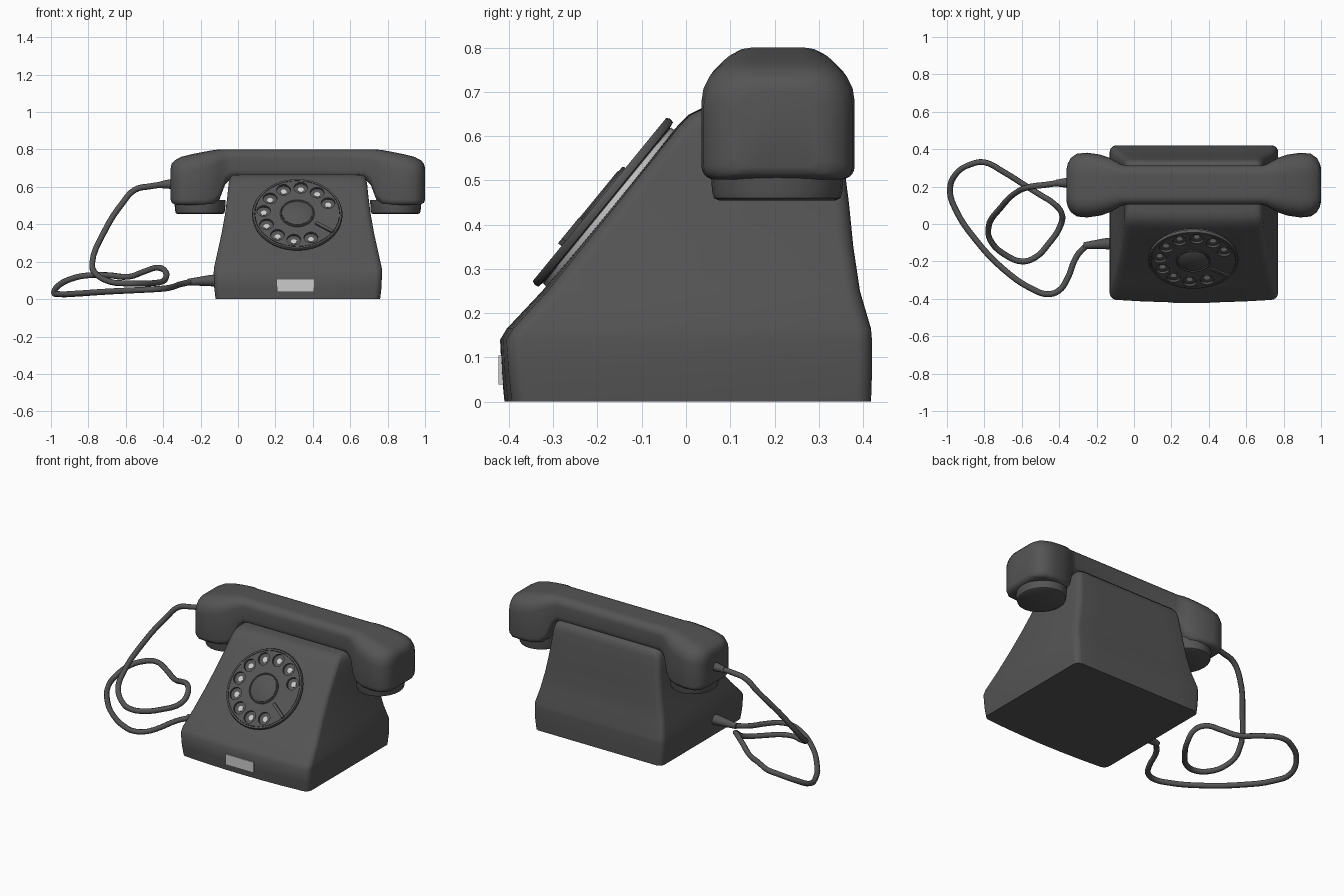
import bpy, bmesh, math
from mathutils import Matrix, Vector

if "Cube" in bpy.data.objects:
    bpy.data.objects.remove(bpy.data.objects["Cube"])


def material(name, v):
    m = bpy.data.materials.new(name)
    m.diffuse_color = (v, v, v, 1)
    m.use_nodes = True
    m.node_tree.nodes["Principled BSDF"].inputs["Base Color"].default_value = m.diffuse_color
    return m


DARK = material("dark_grey_plastic", 0.09)
LIGHT = material("light_grey_metal", 0.6)
CX = 0.32  # centre line of the telephone body and handset


def finish(bm, name, mat, matrix=None, angle=40):
    bmesh.ops.recalc_face_normals(bm, faces=bm.faces)
    me = bpy.data.meshes.new(name)
    bm.to_mesh(me)
    bm.free()
    me.materials.append(mat)
    ob = bpy.data.objects.new(name, me)
    bpy.context.collection.objects.link(ob)
    if matrix:
        ob.matrix_world = matrix
    bpy.ops.object.select_all(action='DESELECT')
    ob.select_set(True)
    bpy.context.view_layer.objects.active = ob
    bpy.ops.object.shade_smooth_by_angle(angle=math.radians(angle))
    return ob


def loft(name, rings, mat, matrix=None, angle=40):
    bm = bmesh.new()
    vs = [[bm.verts.new(p) for p in r] for r in rings]
    n = len(vs[0])
    for a, b in zip(vs, vs[1:]):
        for i in range(n):
            bm.faces.new((a[i], a[(i + 1) % n], b[(i + 1) % n], b[i]))
    bm.faces.new(vs[0])
    bm.faces.new(vs[-1])
    return finish(bm, name, mat, matrix, angle)


def rounded(u0, u1, v0, v1, r_low, r_high, steps=5):
    """Rounded rectangle with mid-edge points on the v0 and v1 sides."""
    pts = []
    for cu, cv, r, start in ((u1 - r_low, v0 + r_low, r_low, 270), (u1 - r_high, v1 - r_high, r_high, 0),
                             (u0 + r_high, v1 - r_high, r_high, 90), (u0 + r_low, v0 + r_low, r_low, 180)):
        for i in range(steps + 1):
            a = math.radians(start + 90 * i / steps)
            pts.append((cu + r * math.cos(a), cv + r * math.sin(a)))
        if start in (0, 180):  # extra points along the long edge
            v, (p, q) = (v1, (u1 - r_high, u0 + r_high)) if start == 0 else (v0, (u0 + r_low, u1 - r_low))
            pts += [(p + (q - p) * k / 6, v) for k in range(1, 6)]
    return pts


def circle(r, z, n=48, cx=0, cy=0, sx=1):
    return [Vector((cx + sx * r * math.cos(2 * math.pi * i / n), cy + r * math.sin(2 * math.pi * i / n), z))
            for i in range(n)]


# Body: stacked rounded sections (z, front y, back y, half width), bowed at the front
levels = [(0, -.41, .418, .44), (.06, -.416, .42, .447), (.14, -.42, .42, .45), (.165, -.405, .418, .449),
          (.25, -.325, .393, .43), (.35, -.243, .378, .408), (.45, -.161, .368, .39), (.55, -.079, .355, .377),
          (.62, -.022, .345, .37), (.648, .005, .338, .362), (.663, .035, .325, .35), (.668, .065, .3, .325)]
rings = []
for z, yf, yb, hw in levels:
    bow = 0.02 - 0.015 * z / 0.668
    ring = []
    for x, y in rounded(-hw, hw, yf, yb, .035, .035):
        w = max(0, (yb - y) / (yb - yf))
        ring.append((CX + x, y + bow * w * (x / hw) ** 2, z))
    rings.append(ring)
loft("body", rings, DARK)

# Handset: sections along x (distance from centre, half depth, low z, high z, top and bottom radius)
half = [(0, .105, .64, .80, .045, .05), (.36, .105, .64, .80, .045, .05), (.39, .112, .61, .80, .055, .05),
        (.42, .13, .53, .80, .07, .04), (.45, .146, .507, .797, .085, .035), (.50, .163, .502, .788, .095, .03),
        (.57, .173, .502, .774, .095, .03), (.625, .168, .502, .76, .09, .03), (.658, .145, .506, .742, .075, .03),
        (.674, .115, .515, .725, .06, .03), (.68, .09, .53, .70, .05, .03)]
sections = [(-s[0], *s[1:]) for s in half[:0:-1]] + half
loft("handset", [[(CX + d, .208 + u, v) for u, v in rounded(-hy, hy, z0, z1, rb, rt)]
                 for d, hy, z0, z1, rt, rb in sections], DARK)

# Earpiece and mouthpiece caps
for name, d in (("earpiece_cap", -.523), ("mouthpiece_cap", .523)):
    loft(name, [circle(r, z, 24, CX + d, .206, .91) for r, z in
                ((.132, .455), (.143, .46), (.147, .475), (.151, .53))], DARK)

# Dial, built flat and then leaned onto the sloping front
slope = Matrix.Translation((.317, -.172, .438)) @ Matrix.Rotation(math.radians(50.7), 4, 'X')


def disc(name, profile, mat, x=0, y=0, n=48):
    return loft(name, [circle(r, z, n, x, y) for r, z in profile], mat, slope)


disc("dial_collar", ((.228, -.03), (.228, .008)), LIGHT)
disc("dial_backplate", ((.226, .004), (.226, .011)), DARK)

HOLES = [(0.18 * math.cos(math.radians(a)), 0.18 * math.sin(math.radians(a))) for a in range(24, 300, 30)]
bm = bmesh.new()
edges = []
for loop in [circle(.226, .016)] + [circle(.037, .016, 20, x, y) for x, y in HOLES]:
    vs = [bm.verts.new(p) for p in loop]
    edges += [bm.edges.new((vs[i - 1], vs[i])) for i in range(len(vs))]
fill = bmesh.ops.triangle_fill(bm, edges=edges, use_beauty=True, normal=(0, 0, 1))
faces = [f for f in fill["geom"] if isinstance(f, bmesh.types.BMFace)]
ext = bmesh.ops.extrude_face_region(bm, geom=faces)
bmesh.ops.translate(bm, verts=[v for v in ext["geom"] if isinstance(v, bmesh.types.BMVert)], vec=(0, 0, .014))
finish(bm, "finger_wheel", DARK, slope, 30)

# Outer rim, centre hub and finger stop
bm = bmesh.new()
prof = [(.228, .01), (.24, .012), (.242, .022), (.238, .03), (.228, .03)]
vs = [[bm.verts.new(p) for p in circle(r, z)] for r, z in prof]
for k in range(len(vs)):
    a, b = vs[k - 1], vs[k]
    for i in range(48):
        bm.faces.new((a[i - 1], a[i], b[i], b[i - 1]))
finish(bm, "dial_rim", DARK, slope)
disc("dial_hub_ring", ((.092, .028), (.092, .034), (.088, .037), (.084, .032)), DARK)
disc("dial_hub", ((.08, .028), (.08, .035), (.074, .039)), DARK)
for i, (x, y) in enumerate(HOLES):
    disc(f"number_dot_{i}", ((.016, .01), (.016, .0135)), LIGHT, x, y, 12)


def box(name, size, centre, mat, matrix=None):
    bm = bmesh.new()
    bmesh.ops.create_cube(bm, size=1)
    bmesh.ops.scale(bm, vec=size, verts=bm.verts)
    bmesh.ops.translate(bm, vec=centre, verts=bm.verts)
    return finish(bm, name, mat, matrix, 30)


box("finger_stop", (.11, .018, .014), (.175, 0, .033), DARK,
    slope @ Matrix.Rotation(math.radians(-34), 4, 'Z'))

# Label plate on the front edge
box("label_plate", (.196, .03, .066), (.307, -.408, .072), LIGHT)


# Strain reliefs where the cord enters
def relief(name, stations):
    loft(name, [[(x, y + r * math.cos(a), z + r * math.sin(a)) for a in
                 [2 * math.pi * i / 16 for i in range(16)]] for x, y, z, r in stations], DARK)


relief("body_cord_relief", [(-.09, -.105, .1, .034), (-.15, -.105, .099, .03), (-.27, -.115, .091, .017)])
relief("handset_cord_relief", [(-.33, .22, .615, .028), (-.37, .22, .615, .025), (-.42, .219, .611, .017)])

# Looping cord
path = [(-.25, -.11, .092), (-.305, -.17, .08), (-.36, -.3, .062), (-.40, -.355, .056), (-.46, -.375, .052),
        (-.54, -.35, .048), (-.7, -.24, .04), (-.85, -.08, .03), (-.95, .07, .026), (-.984, .18, .035),
        (-.95, .27, .08), (-.87, .32, .115), (-.8, .33, .127), (-.7, .28, .128), (-.58, .205, .12),
        (-.5, .155, .148), (-.43, .11, .168), (-.388, .06, .148), (-.39, 0, .105), (-.46, -.11, .085),
        (-.53, -.18, .083), (-.6, -.2, .084), (-.68, -.17, .092), (-.76, -.1, .135), (-.78, -.03, .19),
        (-.71, .09, .37), (-.62, .175, .51), (-.55, .2, .585), (-.47, .21, .603), (-.40, .22, .613)]
cu = bpy.data.curves.new("cord", 'CURVE')
cu.dimensions = '3D'
cu.bevel_depth, cu.bevel_resolution, cu.resolution_u, cu.use_fill_caps = .016, 2, 4, True
sp = cu.splines.new('BEZIER')
sp.bezier_points.add(len(path) - 1)
for bp, co in zip(sp.bezier_points, path):
    bp.co = co
    bp.handle_left_type = bp.handle_right_type = 'AUTO'
cu.materials.append(DARK)
cord = bpy.data.objects.new("cord", cu)
bpy.context.collection.objects.link(cord)
